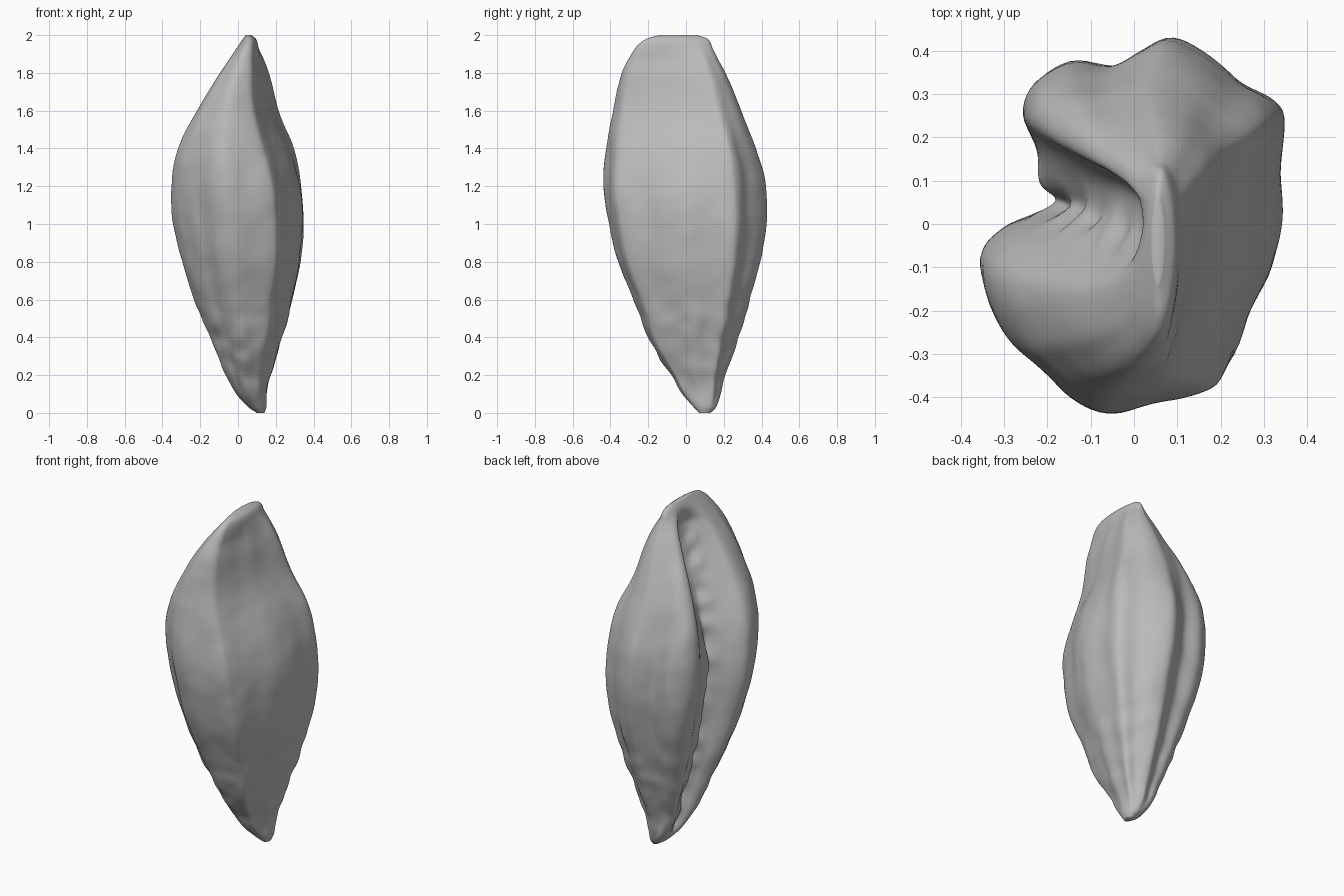
import bpy, bmesh, math
from mathutils import Vector, noise

if "Cube" in bpy.data.objects:
    bpy.data.objects.remove(bpy.data.objects["Cube"])

# Cross-section at the widest part: flat side, back ridges, groove, front lobe
BELLY = [(.345, 0), (.343, .14), (.352, .245), (.325, .29), (.25, .33), (.17, .40),
         (.09, .435), (.02, .405), (-.05, .37), (-.15, .38), (-.225, .335), (-.255, .26),
         (-.222, .17), (-.21, .09), (-.18, .055), (-.235, .02), (-.31, -.015), (-.355, -.075),
         (-.33, -.18), (-.27, -.27), (-.20, -.33), (-.13, -.40), (-.04, -.435),
         (.08, -.41), (.18, -.385), (.22, -.34), (.28, -.2), (.33, -.08)]
# The same outline near the top: slanting side, open groove set further back
SHOULDER = [(.26, 0), (.3, .14), (.34, .26), (.335, .31), (.28, .36), (.2, .41),
            (.09, .435), (0, .425), (-.1, .41), (-.19, .385), (-.25, .35), (-.25, .3),
            (-.15, .26), (-.05, .19), (-.06, .09), (-.16, 0), (-.25, -.06), (-.335, -.12),
            (-.355, -.2), (-.33, -.29), (-.27, -.35), (-.19, -.41), (-.1, -.435),
            (.02, -.42), (.1, -.385), (.14, -.32), (.19, -.2), (.23, -.08)]
# Height, x range, y range of the body
RINGS = [(0, .10, .14, .07, .13), (.03, .055, .15, .04, .16), (.1, -.01, .152, -.02, .185),
         (.2, -.065, .17, -.08, .205), (.4, -.15, .235, -.2, .28), (.6, -.23, .285, -.28, .34),
         (.8, -.295, .33, -.36, .395), (1, -.34, .345, -.41, .425), (1.2, -.355, .335, -.435, .42),
         (1.4, -.32, .295, -.42, .37), (1.6, -.22, .22, -.385, .29), (1.8, -.095, .165, -.34, .21),
         (1.93, -.01, .115, -.27, .145), (1.98, .025, .095, -.21, .115), (2, .04, .07, -.14, .06)]
STEPS = 5
LAYERS = 110


def spline(a, b, c, d, t):
    return .5 * (2 * b + (c - a) * t + (2 * a - 5 * b + 4 * c - d) * t * t
                 + (3 * b - a - 3 * c + d) * t ** 3)


def smooth_loop(points):
    n = len(points)
    pts = [Vector(p) for p in points]
    return [spline(pts[i - 1], pts[i], pts[(i + 1) % n], pts[(i + 2) % n], s / STEPS)
            for i in range(n) for s in range(STEPS)]


def ease(t):
    t = min(1, max(0, t))
    return t * t * (3 - 2 * t)


def section_at(z, belly, shoulder):
    """Blend the outlines by height and close the groove at both tips."""
    up = ease((z - 1.05) / .8)
    tip = max(ease((z - 1.86) / .14), ease((.16 - z) / .16))
    out = []
    for a, b in zip(belly, shoulder):
        p = a.lerp(b, up)
        angle = math.atan2(a.y / .435, a.x / .35)
        out.append(p.lerp(Vector((.35 * math.cos(angle), .435 * math.sin(angle))), tip))
    return out


def ring_at(z):
    i = max(k for k in range(len(RINGS) - 1) if RINGS[k][0] <= z)
    lo, hi = RINGS[i], RINGS[i + 1]
    before, after = RINGS[max(i - 1, 0)], RINGS[min(i + 2, len(RINGS) - 1)]
    t = (z - lo[0]) / (hi[0] - lo[0])
    h = hi[0] - lo[0]
    out = []
    for k in range(1, 5):
        # Height-aware tangents keep the uneven spacing smooth
        m0 = (hi[k] - before[k]) / (hi[0] - before[0]) * h
        m1 = (after[k] - lo[k]) / (after[0] - lo[0]) * h
        out.append((2 * t**3 - 3 * t**2 + 1) * lo[k] + (t**3 - 2 * t**2 + t) * m0
                   + (3 * t**2 - 2 * t**3) * hi[k] + (t**3 - t**2) * m1)
    return out


def make_seed():
    bm = bmesh.new()
    belly, shoulder = smooth_loop(BELLY), smooth_loop(SHOULDER)
    rings = []
    for j in range(LAYERS + 1):
        z = 1 - math.cos(math.pi * j / LAYERS)
        x0, x1, y0, y1 = ring_at(z)
        fade = min(1, z / .3, (2 - z) / .12)
        ring = []
        for p in section_at(z, belly, shoulder):
            x = x0 + (p.x + .355) / .705 * (x1 - x0)
            y = y0 + (p.y + .435) / .87 * (y1 - y0)
            # Long wrinkles everywhere, stronger crumples low down and in the groove
            pos = Vector((x, y, z))
            wrinkle = noise.noise(Vector((x * 9, y * 9, z * 4))) * .006
            rough = .003 + .008 * ease((.75 - z) / .3)
            groove = max(0, 1 - ((p.x + .14) / .12) ** 2) * max(0, 1 - ((p.y - .06) / .1) ** 2)
            crumple = noise.noise(pos * 11) * (rough + .02 * groove)
            out = Vector((p.x, p.y, 0)).normalized()
            ring.append(bm.verts.new(pos + out * (wrinkle + crumple) * fade))
        rings.append(ring)
    n = len(belly)
    for a, b in zip(rings, rings[1:]):
        for i in range(n):
            bm.faces.new((a[i], a[(i + 1) % n], b[(i + 1) % n], b[i]))
    bm.faces.new(rings[0][::-1])
    bm.faces.new(rings[-1])
    bmesh.ops.triangulate(bm, faces=[f for f in bm.faces if len(f.verts) > 4])
    bmesh.ops.recalc_face_normals(bm, faces=bm.faces)
    for f in bm.faces:
        f.smooth = True
    mesh = bpy.data.meshes.new("seed_body")
    bm.to_mesh(mesh)
    bm.free()
    obj = bpy.data.objects.new("seed_body", mesh)
    bpy.context.collection.objects.link(obj)
    return obj


# Plain grey husk
grey = bpy.data.materials.new("husk grey")
grey.use_nodes = True
colour = (.5, .5, .5, 1)
grey.diffuse_color = colour
grey.node_tree.nodes["Principled BSDF"].inputs["Base Color"].default_value = colour
seed = make_seed()
seed.data.materials.append(grey)
